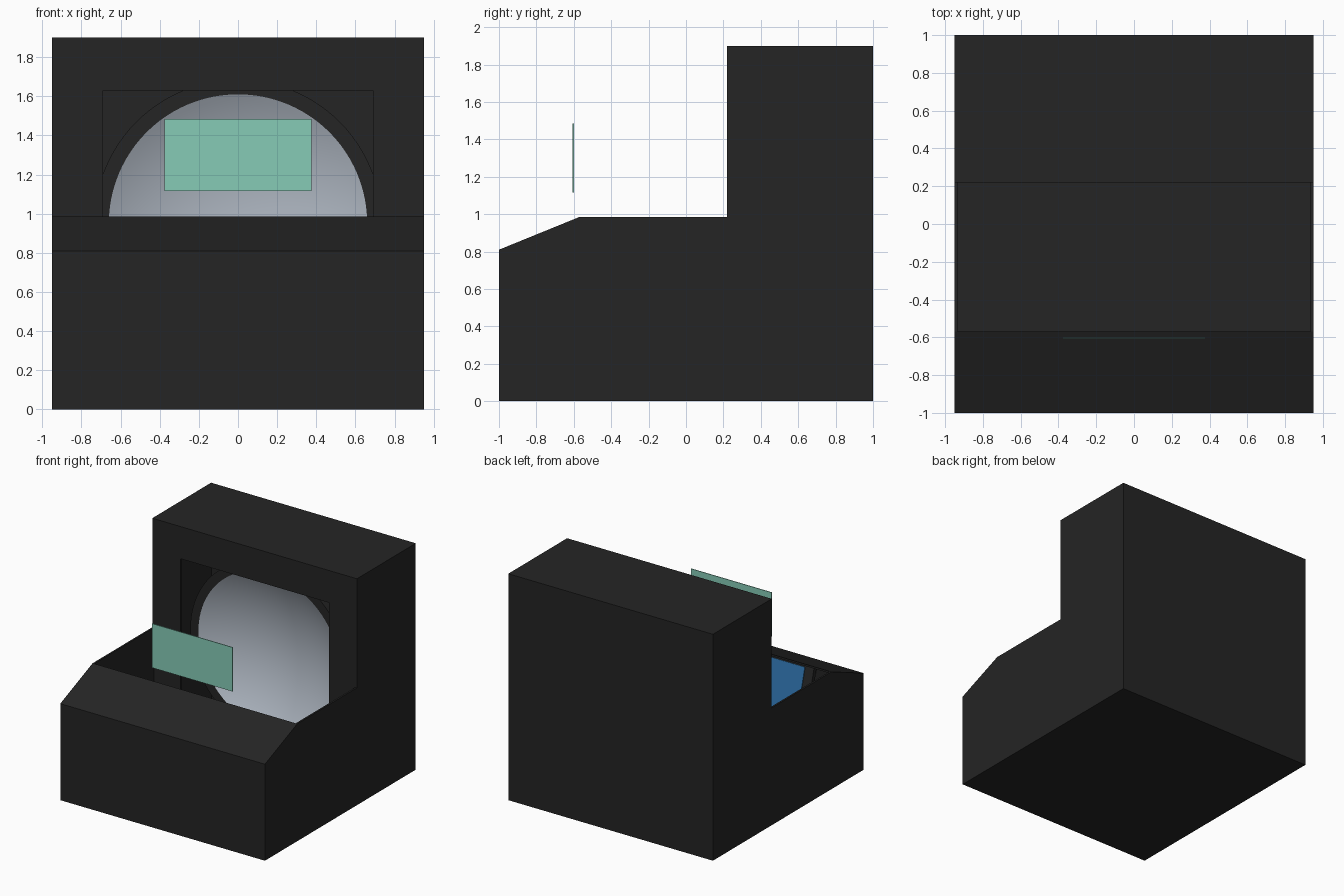
import bpy, bmesh, math
from mathutils import Vector, Matrix

if "Cube" in bpy.data.objects:
    bpy.data.objects.remove(bpy.data.objects["Cube"])


def material(name, rgb):
    m = bpy.data.materials.new(name)
    m.diffuse_color = (*rgb, 1)
    m.use_nodes = True
    m.node_tree.nodes["Principled BSDF"].inputs["Base Color"].default_value = m.diffuse_color
    return m


BLACK = material("matte_black", (0.018, 0.018, 0.018))
SILVER = material("mirror_silver", (0.46, 0.51, 0.58))
GREEN = material("image_green", (0.24, 0.60, 0.47))
BLUE = material("screen_blue", (0.026, 0.156, 0.376))


def finish(name, bm, mat, smooth=False):
    mesh = bpy.data.meshes.new(name)
    bm.to_mesh(mesh)
    bm.free()
    mesh.materials.append(mat)
    obj = bpy.data.objects.new(name, mesh)
    bpy.context.collection.objects.link(obj)
    for p in mesh.polygons:
        p.use_smooth = smooth
    return obj


def prism(name, profile, x0, x1, mat=BLACK):
    """Extrude a (y, z) profile from x0 to x1."""
    bm = bmesh.new()
    face = bm.faces.new([bm.verts.new((x0, y, z)) for y, z in profile])
    ext = bmesh.ops.extrude_face_region(bm, geom=[face])
    verts = [v for v in ext["geom"] if isinstance(v, bmesh.types.BMVert)]
    bmesh.ops.translate(bm, verts=verts, vec=(x1 - x0, 0, 0))
    bmesh.ops.recalc_face_normals(bm, faces=bm.faces)
    return finish(name, bm, mat)


def box(name, x0, x1, y0, y1, z0, z1, mat=BLACK):
    return prism(name, [(y0, z0), (y1, z0), (y1, z1), (y0, z1)], x0, x1, mat)


def lathe(name, profile, mat, center_z, closed):
    """Spin a (radius, y) profile around the y axis."""
    bm = bmesh.new()
    vs = [bm.verts.new((r, y, 0)) for r, y in profile]
    es = [bm.edges.new(p) for p in zip(vs, vs[1:])]
    if closed:
        es.append(bm.edges.new((vs[-1], vs[0])))
    bmesh.ops.spin(bm, geom=vs + es, cent=(0, 0, 0), axis=(0, 1, 0),
                   angle=2 * math.pi, steps=96, use_merge=True)
    bmesh.ops.remove_doubles(bm, verts=bm.verts, dist=1e-5)
    bmesh.ops.recalc_face_normals(bm, faces=bm.faces)
    bm.normal_update()
    if not closed and sum(f.normal.y for f in bm.faces) > 0:
        bmesh.ops.reverse_faces(bm, faces=bm.faces)
    bmesh.ops.translate(bm, verts=bm.verts, vec=(0, 0, center_z))
    return finish(name, bm, mat, smooth=not closed)


W, T = 0.95, 0.015          # half width and wall thickness
IN = W - T
STEP, LIP = 0.22, -0.57     # hood front and pit front edge
HZ = 0.95                   # optical axis height

# Thin-walled cabinet
side = [(-1, 0), (1, 0), (1, 1.9), (STEP, 1.9), (STEP, 0.985), (LIP, 0.985), (-1, 0.81)]
for label, s in (("left", -1), ("right", 1)):
    prism(label + "_side_panel", side, *sorted((s * IN, s * W)))
box("floor_panel", -IN, IN, -1, 1, 0, T)
box("back_panel", -IN, IN, 1 - T, 1, T, 1.9)
box("hood_top", -IN, IN, STEP, 1 - T, 1.9 - T, 1.9)
prism("front_panel", [(-1, T), (-1 + T, T), (-1 + T, 0.80), (-1, 0.794)], -IN, IN)
prism("sloped_lid", [(-1, 0.794), (-1, 0.81), (LIP, 0.985), (LIP, 0.969)], -IN, IN)

# Hood face with a rectangular window
OX, OZ0, OZ1 = 0.69, 0.27, 1.63
box("window_frame_top", -IN, IN, STEP, STEP + T, OZ1, 1.9 - T)
box("window_frame_bottom", -IN, IN, STEP, STEP + T, T, OZ0)
box("window_frame_left", -IN, -OX, STEP, STEP + T, OZ0, OZ1)
box("window_frame_right", OX, IN, STEP, STEP + T, OZ0, OZ1)

# Concave mirror in its round holder
RIM, RIM_Y, R = 0.66, 0.417, 1.33
cy = RIM_Y - math.sqrt(R * R - RIM * RIM)
a_max = math.asin(RIM / R)
cap = [(R * math.sin(a_max * i / 20), cy + R * math.cos(a_max * i / 20)) for i in range(21)]
lathe("concave_mirror", cap, SILVER, HZ, False)
lathe("mirror_holder", [(RIM, RIM_Y), (0.735, RIM_Y), (0.735, 0.65), (RIM, 0.65)],
      BLACK, HZ, True)

# Tilted display facing the mirror
tilt = Matrix.Translation((0, -0.86, 0.538)) @ Matrix.Rotation(math.radians(15), 4, 'X')
box("display_housing", -0.54, 0.54, -0.04, -0.004, -0.27, 0.27).matrix_world = tilt
box("display_screen", -0.46, 0.46, -0.004, 0.002, -0.23, 0.23, BLUE).matrix_world = tilt

# Floating image plate
box("floating_image", -0.375, 0.375, -0.606, -0.600, 1.115, 1.485, GREEN)
